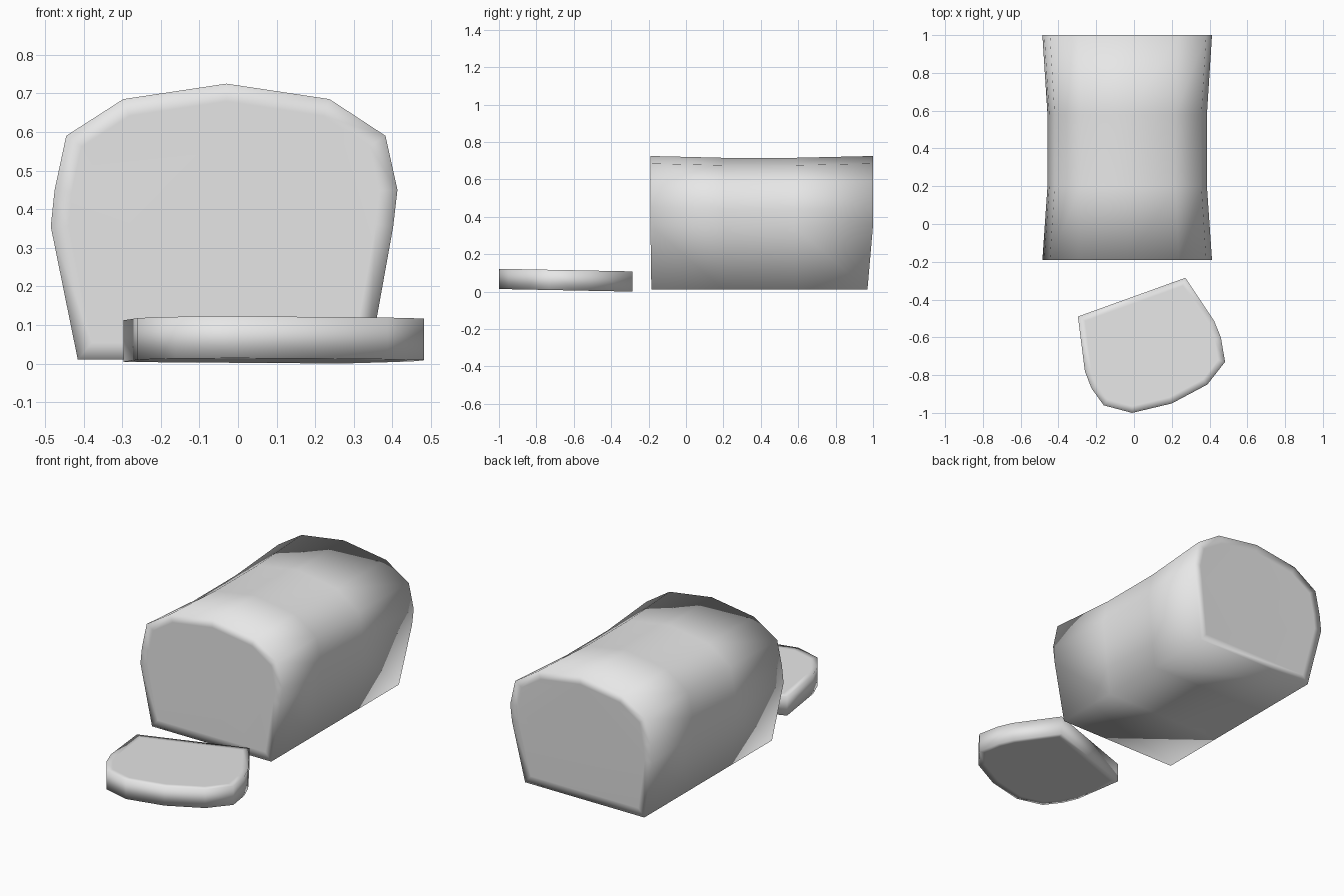
import bpy, bmesh

cube = bpy.data.objects.get("Cube")
if cube:
    bpy.data.objects.remove(cube, do_unlink=True)

GREY = (0.8, 0.8, 0.8, 1.0)
mat = bpy.data.materials.new("plain grey")
mat.use_nodes = True
mat.diffuse_color = GREY
mat.node_tree.nodes["Principled BSDF"].inputs["Base Color"].default_value = GREY


def loft(name, rings, rim):
    """Skin closed rings of points, cap both ends and inset a rim on each cap."""
    bm = bmesh.new()
    loops = [[bm.verts.new(p) for p in ring] for ring in rings]
    n = len(loops[0])
    for a, b in zip(loops, loops[1:]):
        for i in range(n):
            j = (i + 1) % n
            bm.faces.new((a[i], a[j], b[j], b[i]))
    caps = [bm.faces.new(loops[0]), bm.faces.new(loops[-1])]
    bmesh.ops.recalc_face_normals(bm, faces=bm.faces)
    bmesh.ops.inset_individual(bm, faces=caps, thickness=rim, use_even_offset=True)
    for f in bm.faces:
        f.smooth = True
    mesh = bpy.data.meshes.new(name)
    bm.to_mesh(mesh)
    bm.free()
    mesh.materials.append(mat)
    obj = bpy.data.objects.new(name, mesh)
    bpy.context.collection.objects.link(obj)
    return obj


# Loaf: a domed cross-section lofted along y, slightly waisted in the middle
PROFILE = [(-0.415, 0.01), (-0.485, 0.355), (-0.475, 0.45), (-0.445, 0.59),
           (-0.297, 0.685), (-0.03, 0.725), (0.237, 0.685), (0.382, 0.59),
           (0.413, 0.45), (0.402, 0.355), (0.34, 0.01)]
CENTRE = -0.036


def loaf_ring(y, waist, bottom_shift):
    ring = []
    for x, z in PROFILE:
        low = z < 0.1
        k = 1.0 if low else waist
        ring.append((CENTRE + (x - CENTRE) * k,
                     y + (bottom_shift if low else 0),
                     z if low else z - (1 - waist) * 0.16))
    return ring


loft("loaf", [loaf_ring(-0.19, 1, 0.005), loaf_ring(0.2, 0.94, 0),
              loaf_ring(0.58, 0.94, 0), loaf_ring(1.0, 1, -0.03)], 0.045)

# Slice: the cut piece lying flat in front, tipped up a little towards the front
OUTLINE = [(-0.297, -0.49), (0.272, -0.285), (0.425, -0.515), (0.46, -0.6),
           (0.482, -0.73), (0.388, -0.85), (0.2, -0.95), (-0.01, -1.0),
           (-0.16, -0.96), (-0.225, -0.87), (-0.26, -0.78)]


def slice_ring(z):
    return [(x, y, z + 0.014 * (-0.285 - y) / 0.715) for x, y in OUTLINE]


loft("slice", [slice_ring(0.0), slice_ring(0.108)], 0.035)
